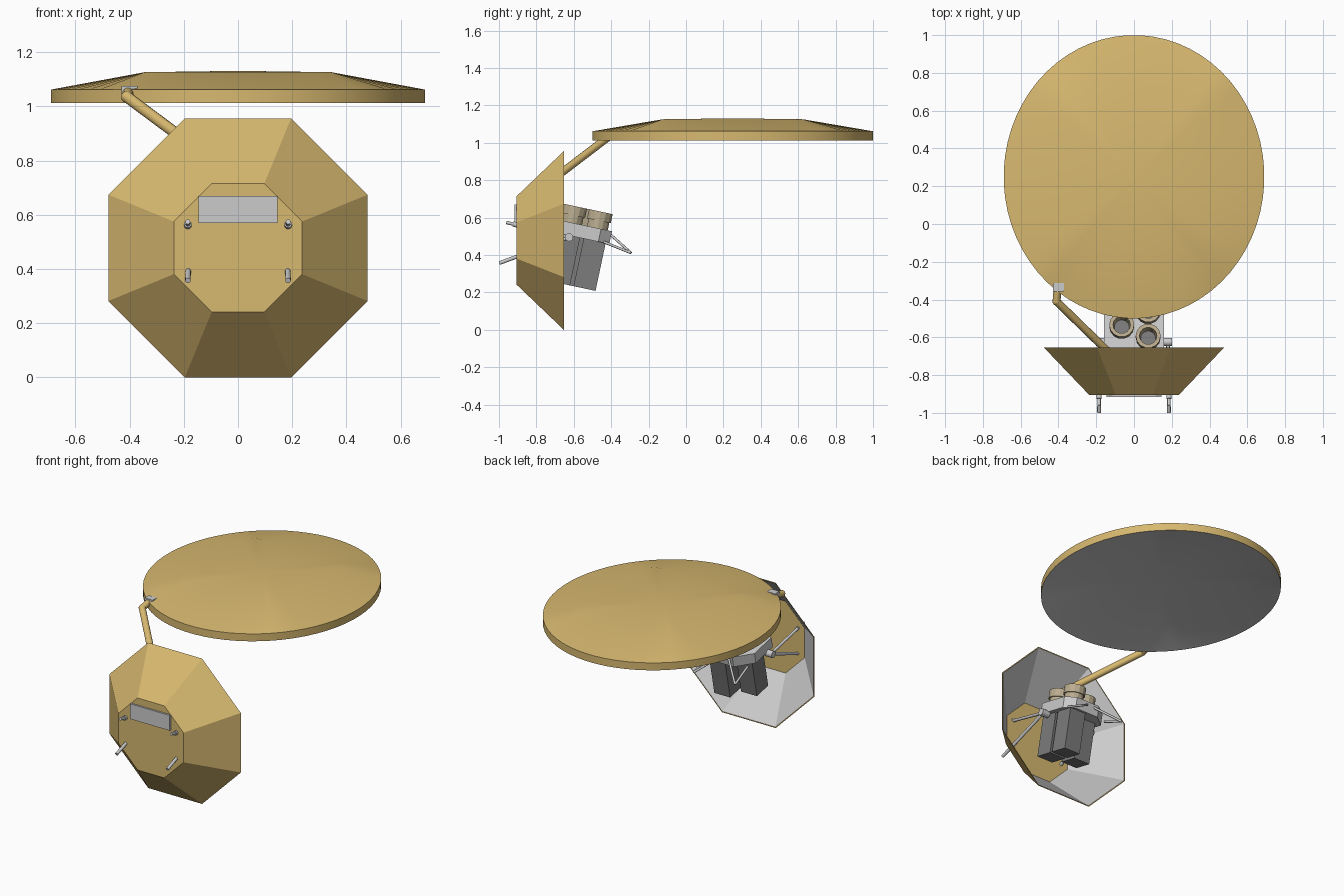
import bpy, bmesh, math
from mathutils import Vector, Matrix

if "Cube" in bpy.data.objects:
    bpy.data.objects.remove(bpy.data.objects["Cube"])


def material(name, rgb):
    m = bpy.data.materials.new(name)
    m.diffuse_color = (*rgb, 1)
    m.use_nodes = True
    m.node_tree.nodes["Principled BSDF"].inputs["Base Color"].default_value = m.diffuse_color
    return m


GOLD = material("gold_foil", (0.68, 0.48, 0.16))
GREY = material("plain_grey", (0.6, 0.6, 0.6))
DARK = material("dark_grey", (0.2, 0.2, 0.2))
TAN = material("tan_grey", (0.5, 0.42, 0.28))


def finish(name, bm, mats=(), smooth=None, matrix=None):
    if matrix:
        bm.transform(matrix)
    bmesh.ops.recalc_face_normals(bm, faces=bm.faces)
    me = bpy.data.meshes.new(name)
    bm.to_mesh(me)
    bm.free()
    for m in mats:
        me.materials.append(m)
    ob = bpy.data.objects.new(name, me)
    bpy.context.collection.objects.link(ob)
    if smooth:
        bpy.context.view_layer.objects.active = ob
        ob.select_set(True)
        bpy.ops.object.shade_smooth_by_angle(angle=math.radians(smooth))
        ob.select_set(False)
    return ob


def bridge(bm, a, b, mat=0):
    n = len(a)
    for i in range(n):
        f = bm.faces.new((a[i], a[(i + 1) % n], b[(i + 1) % n], b[i]))
        f.material_index = mat


def rod(name, p, q, r, mat=GREY, sides=12):
    p, q = Vector(p), Vector(q)
    bm = bmesh.new()
    bmesh.ops.create_cone(bm, cap_ends=True, segments=sides, radius1=r, radius2=r,
                          depth=(q - p).length)
    mtx = Matrix.Translation((p + q) / 2) @ (q - p).to_track_quat('Z', 'Y').to_matrix().to_4x4()
    return finish(name, bm, [mat], 35, mtx)


def box(name, centre, size, mat=GREY, matrix=Matrix()):
    bm = bmesh.new()
    bmesh.ops.create_cube(bm, size=1)
    return finish(name, bm, [mat], None,
                  matrix @ Matrix.Translation(centre) @ Matrix.Diagonal((*size, 1)))


# Elliptical dish: shallow crown with squarish plateau, rim band, hollow underside
bm = bmesh.new()
N = 64


def dish_ring(kind, z):
    out = []
    for i in range(N):
        a = 2 * math.pi * (i + 0.5) / N
        c, s = math.cos(a), math.sin(a)
        r = kind if kind == 1 else kind / max(abs(c), abs(s))
        out.append(bm.verts.new((0.69 * r * c, 0.25 + 0.75 * r * s, z)))
    return out


rings = [dish_ring(0.5, 1.126), dish_ring(1, 1.062), dish_ring(1, 1.013), dish_ring(0.5, 1.07)]
for k, m in ((0, 0), (1, 0), (2, 1)):
    bridge(bm, rings[k], rings[k + 1], m)
for ring, z, m in ((rings[0], 1.131, 0), (rings[3], 1.075, 1)):
    c = bm.verts.new((0, 0.25, z))
    for i in range(N):
        bm.faces.new((ring[i], ring[(i + 1) % N], c)).material_index = m
finish("reflector_dish", bm, [GOLD, GREY], 30)

# Octagonal sun shield: gold outside and front plate, grey inner walls, open back
bm = bmesh.new()


def octagon(h, y, cut=0.41):
    c = h * cut
    pts = [(c, h), (h, c), (h, -c), (c, -h), (-c, -h), (-h, -c), (-h, c), (-c, h)]
    return [bm.verts.new((x, y, 0.478 + z)) for x, z in pts]


front, back = octagon(0.237, -0.905), octagon(0.478, -0.653)
back_in, front_in = octagon(0.472, -0.653), octagon(0.236, -0.897)
bridge(bm, front, back, 0)
bridge(bm, back, back_in, 0)
bridge(bm, back_in, front_in, 1)
bm.faces.new(front)
bm.faces.new(front_in)
finish("sun_shield", bm, [GOLD, GREY])

# Radiator panel on the front plate
box("radiator_panel", (0, -0.908, 0.619), (0.29, 0.018, 0.1))

# Dish arm with elbow and hinge
elbow = (-0.41, -0.41, 1.035)
rod("dish_arm", elbow, (-0.02, -0.79, 0.745), 0.021, GOLD)
rod("dish_arm_tip", elbow, (-0.405, -0.345, 1.05), 0.021, GOLD)
bm = bmesh.new()
bmesh.ops.create_icosphere(bm, subdivisions=2, radius=0.022)
finish("arm_elbow", bm, [GOLD], 40, Matrix.Translation(elbow))
box("hinge_block", (-0.4, -0.335, 1.058), (0.06, 0.045, 0.035))

# Instrument platform, leaning backwards
TILT = Matrix.Translation((0, -0.53, 0.52)) @ Matrix.Rotation(math.radians(-12), 4, 'X')
bm = bmesh.new()
for z in (-0.035, 0.035):
    ring = [bm.verts.new((x, y, z)) for x, y in
            ((-0.16, -0.14), (0.16, -0.14), (0.16, 0.07), (0.11, 0.13), (-0.06, 0.13), (-0.16, 0.04))]
    bm.faces.new(ring)
    if z < 0:
        low = ring
bridge(bm, low, ring)
finish("instrument_platform", bm, [GREY], None, TILT)

# Three telescopes: open octagonal-ish barrel above, dark box below
for i, (x, y) in enumerate(((-0.065, -0.03), (0.075, -0.09), (0.075, 0.05))):
    bm = bmesh.new()

    def circle(r, z):
        return [bm.verts.new((r * math.cos(a * math.pi / 7), r * math.sin(a * math.pi / 7), z))
                for a in range(14)]

    prof = [circle(r, z) for r, z in ((0.058, 0.03), (0.058, 0.075), (0.066, 0.075),
                                      (0.066, 0.125), (0.046, 0.125), (0.04, 0.06))]
    for a, b in zip(prof, prof[1:]):
        bridge(bm, a, b)
    bm.faces.new(prof[0])
    bm.faces.new(prof[-1]).material_index = 1
    finish(f"telescope_barrel_{i + 1}", bm, [TAN, DARK], None, TILT @ Matrix.Translation((x, y, 0)))
    box(f"telescope_box_{i + 1}", (x, y, -0.16), (0.115, 0.12, 0.27), DARK, TILT)

# Mirrored struts: side hubs with rods through the front plate, and rear tripods
for side, s in (("left", -1), ("right", 1)):
    hub = (s * 0.18, -0.625, 0.495)
    rod(f"hub_{side}", (s * 0.145, -0.625, 0.495), (s * 0.2, -0.625, 0.495), 0.022)
    rod(f"upper_strut_{side}", hub, (s * 0.185, -0.96, 0.574), 0.009)
    rod(f"lower_strut_{side}", hub, (s * 0.185, -0.998, 0.357), 0.01)
    rod(f"upper_foot_{side}", (s * 0.185, -0.895, 0.559), (s * 0.185, -0.925, 0.566), 0.014)
    tip = (s * 0.15, -0.295, 0.412)
    rod(f"rear_strut_a_{side}", (s * 0.02, -0.41, 0.515), tip, 0.007)
    rod(f"rear_strut_b_{side}", (s * 0.14, -0.44, 0.47), tip, 0.007)
